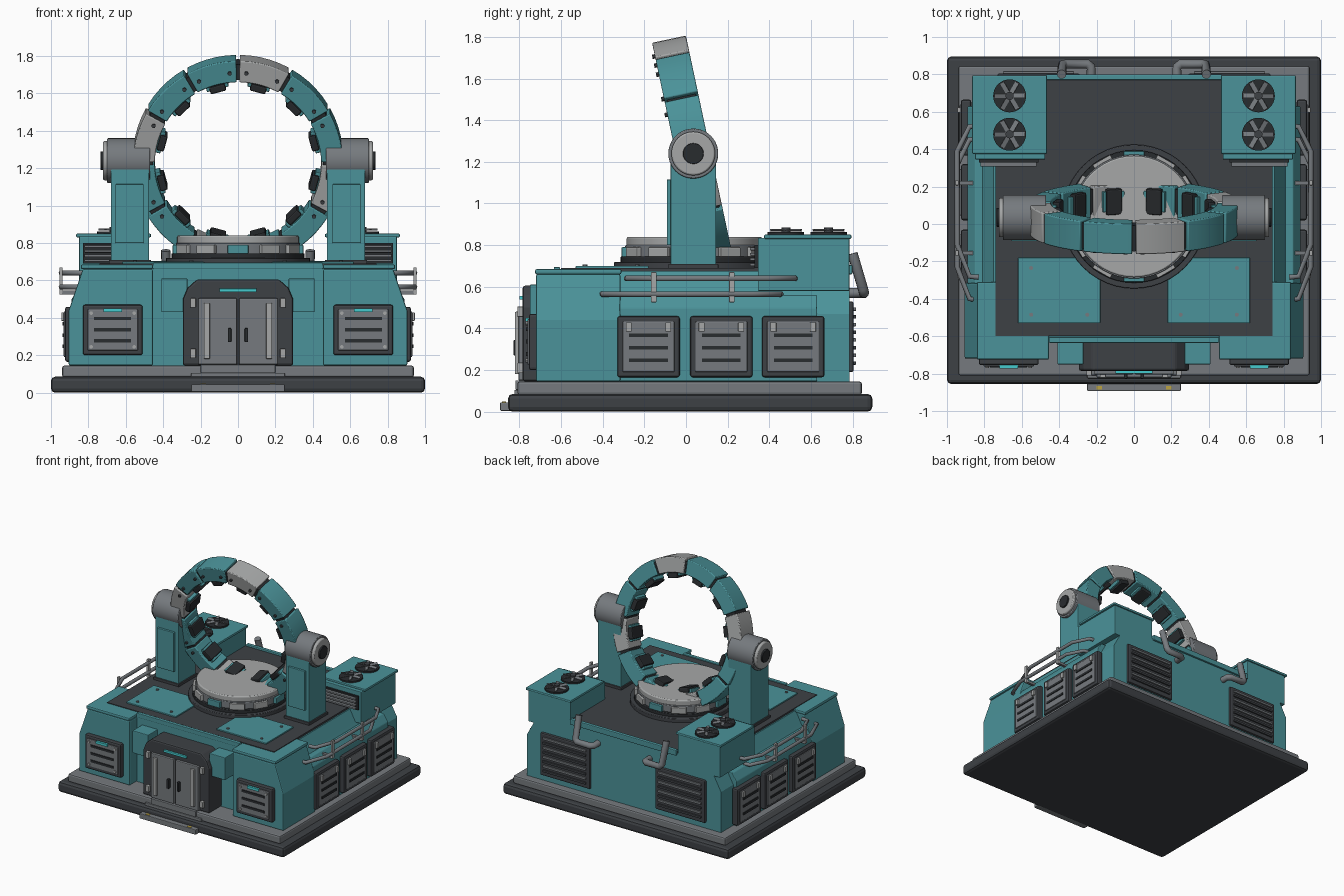
import bpy, bmesh, math
from mathutils import Matrix, Vector

if "Cube" in bpy.data.objects:
    bpy.data.objects.remove(bpy.data.objects["Cube"])

def material(name, r, g, b):
    m = bpy.data.materials.new(name)
    m.diffuse_color = (r, g, b, 1)
    m.use_nodes = True
    m.node_tree.nodes["Principled BSDF"].inputs["Base Color"].default_value = m.diffuse_color
    return m

TEAL = material("teal_paint", .07, .29, .32)
DARK = material("dark_metal", .048, .053, .06)
BLACK = material("black_rubber", .022, .025, .028)
GREY = material("mid_grey", .18, .195, .21)
LIGHT = material("light_grey", .38, .39, .39)
CYAN = material("cyan_light", .06, .6, .62)
GOLD = material("step_marker", .5, .36, .05)
I4 = Matrix.Identity(4)

def finish(name, bm, mat, bevel=0, mirror=False, smooth=False):
    bmesh.ops.recalc_face_normals(bm, faces=bm.faces)
    if smooth:
        for f in bm.faces:
            f.smooth = True
        for e in bm.edges:
            e.smooth = e.is_manifold and e.calc_face_angle(0) < math.radians(35)
    me = bpy.data.meshes.new(name)
    bm.to_mesh(me)
    bm.free()
    me.materials.append(mat)
    ob = bpy.data.objects.new(name, me)
    bpy.context.collection.objects.link(ob)
    if bevel:
        b = ob.modifiers.new("bevel", 'BEVEL')
        b.width, b.segments, b.limit_method = bevel, 2, 'ANGLE'
    if mirror:
        ob.modifiers.new("mirror", 'MIRROR').use_mirror_merge = False
    return ob

def box(name, x0, x1, y0, y1, z0, z1, mat, bevel=0, mirror=False, M=I4):
    bm = bmesh.new()
    S = Matrix.Diagonal((x1 - x0, y1 - y0, z1 - z0, 1))
    T = Matrix.Translation(((x0 + x1) / 2, (y0 + y1) / 2, (z0 + z1) / 2))
    bmesh.ops.create_cube(bm, size=1, matrix=M @ T @ S)
    return finish(name, bm, mat, bevel, mirror)

def prism(name, pts, y0, y1, mat, bevel=0, mirror=False):
    """Extrude an x-z outline along y."""
    bm = bmesh.new()
    f = bm.faces.new([bm.verts.new((x, y0, z)) for x, z in pts])
    r = bmesh.ops.extrude_face_region(bm, geom=[f])
    bmesh.ops.translate(bm, vec=(0, y1 - y0, 0), verts=[v for v in r['geom'] if isinstance(v, bmesh.types.BMVert)])
    return finish(name, bm, mat, bevel, mirror)

def cyl(name, p0, p1, r, mat, n=24, mirror=False, bevel=0, M=I4):
    bm = bmesh.new()
    p0, p1 = Vector(p0), Vector(p1)
    d = p1 - p0
    R = d.to_track_quat('Z', 'Y').to_matrix().to_4x4()
    bmesh.ops.create_cone(bm, cap_ends=True, segments=n, radius1=r, radius2=r, depth=d.length,
                          matrix=M @ Matrix.Translation((p0 + p1) / 2) @ R)
    return finish(name, bm, mat, bevel, mirror, smooth=n > 8)

def pipe(name, pts, r, mat):
    cu = bpy.data.curves.new(name, 'CURVE')
    cu.dimensions, cu.bevel_depth, cu.bevel_resolution, cu.use_fill_caps = '3D', r, 3, True
    for s in (1, -1):
        sp = cu.splines.new('POLY')
        sp.points.add(len(pts) - 1)
        for p, (x, y, z) in zip(sp.points, pts):
            p.co = (s * x, y, z, 1)
    cu.materials.append(mat)
    bpy.context.collection.objects.link(bpy.data.objects.new(name, cu))

# Local panel frames: x across, y up, z outward
def frame(origin, u, v, w):
    M = Matrix((u, v, w)).transposed().to_4x4()
    return Matrix.Translation(origin) @ M

def panel(name, M, w, h, light):
    box(name + "_frame", -w, w, -h, h, -.02, .035, DARK, .012, True, M)
    box(name + "_plate", -w + .025, w - .025, -h + .025, h - .025, .02, .042, GREY, .006, True, M)
    for i in range(3):
        box(name + "_slot", -w * .62, w * .62, -h * .5 + i * .06, -h * .5 + i * .06 + .018, .03, .048, BLACK, 0, True, M)
    for sx in (-1, 1):
        if light:
            for sy in (-1, 1):
                c = (sx * (w - .045), sy * (h - .045))
                cyl(name + "_bolt", (*c, .03), (*c, .05), .01, LIGHT, 8, True, 0, M)
        else:
            c = sx * (w - .055)
            box(name + "_latch", c - .014, c + .014, h - .075, h - .03, .03, .055, LIGHT, .003, True, M)
    if light:
        box(name + "_light", -.05, .05, h - .04, h - .02, .03, .052, CYAN, 0, True, M)

# Base and front step
box("base_slab", -1, 1, -.855, .895, 0, .085, DARK, .022)
box("base_plinth", -.94, .94, -.81, .845, .08, .145, GREY, .012)
box("front_step", -.25, .25, -.893, -.8, .004, .045, GREY, .005)
box("step_plate", -.25, .25, -.825, -.75, .08, .105, GREY, .004)
box("door_sill", -.2, .2, -.82, -.75, .105, .15, GREY, .004)
box("step_marker", .17, .2, -.885, -.865, .04, .048, GOLD, 0, True)

# Main body, front blocks, side sponsons
prism("body_core", [(-.86, .145), (.86, .145), (.86, .47), (.8, .58), (.75, .675), (-.75, .675), (-.8, .58), (-.86, .47)],
      -.63, .785, TEAL)
prism("front_block", [(.455, .145), (.905, .145), (.905, .44), (.83, .66), (.455, .66)], -.72, -.315, TEAL, .008, True)
box("front_block_cap", .455, .84, -.725, -.31, .66, .685, TEAL, .008, True)
prism("side_sponson", [(.7, .145), (.89, .145), (.89, .5), (.85, .56), (.7, .56)], -.32, .63, TEAL, .006, True)
box("deck", -.74, .74, -.6, .775, .66, .69, DARK)
box("deck_front_trim", -.455, .455, -.635, -.605, .66, .695, TEAL, .005)
box("deck_back_trim", -.47, .47, .77, .8, .66, .705, TEAL, .006)
box("deck_plate", .18, .62, -.53, -.18, .68, .7, TEAL, .004, True)
for x, y in ((.25, -.485), (.55, -.485), (.55, -.235)):
    cyl("deck_bolt", (x, y, .69), (x, y, .707), .011, GREY, 8, True)

# Door
prism("door_housing", [(-.295, .145), (.295, .145), (.295, .5), (.27, .56), (.22, .605), (-.22, .605), (-.27, .56), (-.295, .5)],
      -.785, -.6, DARK, .012)
box("door_side_box", .27, .41, -.75, -.6, .43, .61, TEAL, .005, True)
box("door_leaf", .006, .212, -.805, -.77, .15, .505, GREY, .006, True)
box("door_strip", .15, .182, -.822, -.79, .18, .48, LIGHT, .005, True)
box("door_handle", .036, .054, -.828, -.79, .27, .345, BLACK, .004, True)
for z in (.21, .48):
    box("door_hinge", .225, .255, -.81, -.77, z - .025, z + .025, LIGHT, .004, True)
box("door_light", -.1, .1, -.8, -.77, .538, .556, CYAN, .003)

# Wall panels
panel("front_panel", frame((.67, -.72, .335), (1, 0, 0), (0, 0, 1), (0, -1, 0)), .16, .135, True)
for y in (-.18, .17, .515):
    panel("side_panel", frame((.89, y, .312), (0, 1, 0), (0, 0, 1), (1, 0, 0)), .15, .147, False)
B = frame((.51, .785, .36), (-1, 0, 0), (0, 0, 1), (0, 1, 0))
box("back_vent_frame", -.22, .22, -.17, .17, -.02, .02, DARK, .01, True, B)
for i in range(8):
    v = -.135 + i * .037
    box("back_vent_slat", -.19, .19, v, v + .017, .01, .032, GREY if i % 2 else DARK, .003, True, B)

# Fan housings with front louvres
box("fan_housing", .475, .85, .345, .785, .58, .835, TEAL, .005, True)
box("fan_housing_cap", .465, .865, .375, .795, .83, .85, TEAL, .006, True)
box("louvre_back", .51, .83, .33, .36, .69, .8, BLACK, 0, True)
for i in range(4):
    box("louvre_slat", .52, .82, .308, .345, .7 + i * .025, .713 + i * .025, GREY, .002, True)
for y in (.48, .685):
    cyl("fan_well", (.665, y, .84), (.665, y, .862), .088, BLACK, 32, True)
    cyl("fan_hub", (.665, y, .85), (.665, y, .885), .022, DARK, 16, True)
    for k in range(6):
        M = Matrix.Translation((.665, y, .871)) @ Matrix.Rotation(k * math.pi / 3, 4, 'Z') @ Matrix.Rotation(.3, 4, 'X')
        box("fan_blade", .015, .082, -.012, .012, -.002, .002, GREY, 0, True, M)

# Back pipes and side rails
pipe("back_pipe", [(.23, .77, .57), (.23, .84, .57), (.25, .855, .57), (.365, .855, .57), (.383, .85, .59), (.387, .8, .76)], .025, GREY)
for z, a, b in ((.64, -.28, .52), (.565, -.4, .45)):
    pipe("side_rail", [(.83, a - .005, z), (.88, a, z), (.945, a + .17, z), (.945, b - .13, z), (.88, b, z), (.83, b + .005, z)], .014, GREY)
for y in (-.155, .22):
    box("rail_post", .938, .955, y - .013, y + .013, .525, .67, LIGHT, .003, True)
    box("rail_bracket", .84, .945, y - .011, y + .011, .525, .545, GREY, 0, True)

# Turntable
C = (0, .04)
def disc(name, r, z0, z1, mat, bevel=.004):
    cyl(name, (*C, z0), (*C, z1), r, mat, 48, False, bevel)
disc("turntable_base", .385, .68, .72, DARK)
disc("turntable_skirt", .355, .71, .745, BLACK)
disc("turntable_drum", .332, .73, .8, GREY)
disc("turntable_top", .325, .79, .84, LIGHT, .008)
for k in range(12):
    M = Matrix.Translation((*C, 0)) @ Matrix.Rotation(k * math.pi / 6, 4, 'Z')
    box("turntable_stud", -.055, .055, -.35, -.31, .742, .79, LIGHT if k % 3 else TEAL, .005, False, M)

# Pillars and pivot hubs
box("pillar", .475, .68, -.075, .145, .68, 1.23, TEAL, .006, True)
box("pillar_panel", .505, .655, -.092, -.06, .8, 1.115, TEAL, .004, True)
box("pillar_foot", .465, .69, -.085, .155, .68, .71, DARK, .004, True)
cyl("hub_barrel", (.47, .035, 1.24), (.7, .035, 1.24), .12, GREY, 40, True, .005)
cyl("hub_cap", (.69, .035, 1.24), (.722, .035, 1.24), .105, LIGHT, 40, True, .008)
cyl("hub_core", (.71, .035, 1.24), (.735, .035, 1.24), .05, BLACK, 24, True, .003)

# Tilted ring: twelve armour segments over a dark core
RING = Matrix.Translation((0, .035, 1.24)) @ Matrix.Rotation(math.radians(12), 4, 'X')

def arc(name, a0, a1, ri, ro, hw, steps, mat, bevel=0):
    bm = bmesh.new()
    rows = []
    for i in range(steps + 1):
        a = math.radians(a0 + (a1 - a0) * i / steps)
        rows.append([bm.verts.new(RING @ Vector((r * math.sin(a), y, r * math.cos(a))))
                     for r, y in ((ri, -hw), (ro, -hw), (ro, hw), (ri, hw))])
    for p, q in zip(rows, rows[1:]):
        for j in range(4):
            bm.faces.new((p[j], p[(j + 1) % 4], q[(j + 1) % 4], q[j]))
    bm.faces.new(rows[0])
    bm.faces.new(rows[-1])
    return finish(name, bm, mat, bevel, False, True)

arc("ring_core", 0, 359.99, .455, .54, .07, 60, BLACK)
for k in range(12):
    a = 30 * k
    arc("ring_segment", a + 1, a + 29, .445, .562, .083, 5, LIGHT if k in (0, 3, 6, 9) else TEAL, .006)
    M = RING @ Matrix.Rotation(math.radians(a + 15), 4, 'Y')
    box("ring_pad_mount", -.06, .06, -.055, .055, .415, .45, TEAL, .005, False, M)
    box("ring_pad", -.043, .043, -.07, .07, .4, .44, BLACK, .008, False, M)
    for s in (-1, 1):
        cyl("ring_bolt", (s * .085, -.075, .49), (s * .085, -.096, .49), .011, DARK, 8, False, 0, M)
